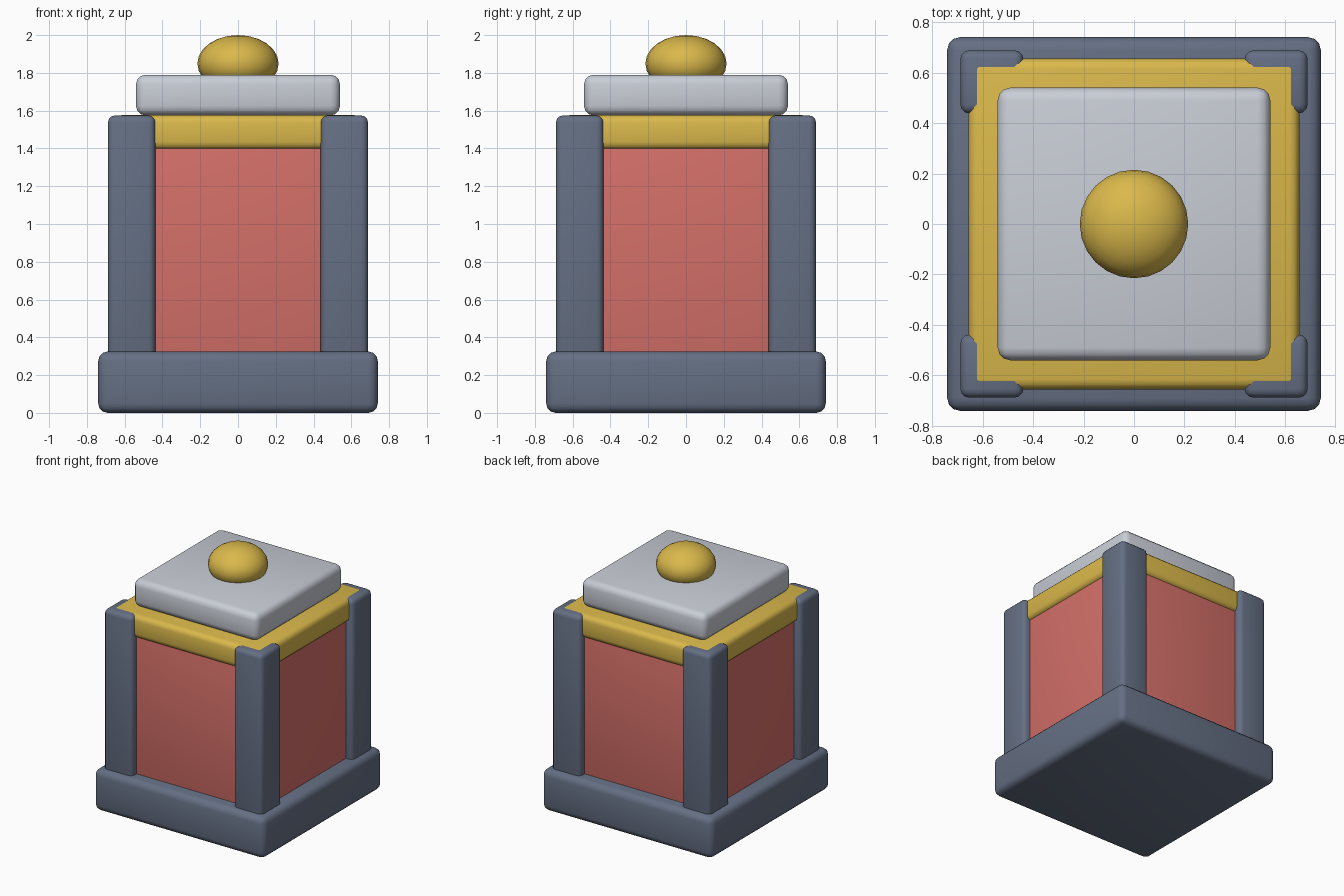
import bpy
import math

cube = bpy.data.objects.get("Cube")
if cube:
    bpy.data.objects.remove(cube, do_unlink=True)


def material(name, rgb):
    mat = bpy.data.materials.new(name)
    mat.use_nodes = True
    mat.diffuse_color = (*rgb, 1)
    mat.node_tree.nodes["Principled BSDF"].inputs["Base Color"].default_value = (*rgb, 1)
    return mat


slate = material("slate", (0.13, 0.16, 0.23))
red = material("coral_red", (0.66, 0.16, 0.14))
gold = material("gold", (0.70, 0.48, 0.07))
silver = material("pale_grey", (0.58, 0.61, 0.67))


def finish(name, mat):
    obj = bpy.context.object
    obj.name = name
    obj.data.materials.append(mat)
    return obj


def rounded_box(name, mat, half, bottom, top, bevel, x=0, y=0):
    """Square block with rounded edges, placed by its bottom and top heights."""
    bpy.ops.mesh.primitive_cube_add(size=2, location=(x, y, (bottom + top) / 2))
    obj = finish(name, mat)
    obj.scale = (half, half, (top - bottom) / 2)
    bpy.ops.object.transform_apply(location=False, rotation=False, scale=True)
    mod = obj.modifiers.new("Rounded edges", "BEVEL")
    mod.width = bevel
    mod.segments = 3
    bpy.ops.object.modifier_apply(modifier=mod.name)
    bpy.ops.object.shade_smooth_by_angle(angle=math.radians(40))
    return obj


# Plinth, body, trim band and lid
rounded_box("base", slate, 0.74, 0, 0.325, 0.05)
rounded_box("body", red, 0.63, 0.25, 1.5, 0.03)
rounded_box("trim_band", gold, 0.655, 1.395, 1.576, 0.04)
rounded_box("lid", silver, 0.54, 1.575, 1.79, 0.05)

# Corner posts
for side, sx in (("left", 1), ("right", -1)):
    for end, sy in (("front", -1), ("back", 1)):
        rounded_box(f"{end}_{side}_post", slate, 0.125, 0.2, 1.574, 0.035,
                    sx * 0.563, sy * 0.563)

# Flattened knob, partly sunk into the lid
bpy.ops.mesh.primitive_uv_sphere_add(segments=24, ring_count=12, radius=1,
                                     location=(0, 0, 1.849))
knob = finish("knob", gold)
knob.scale = (0.215, 0.215, 0.151)
bpy.ops.object.transform_apply(location=False, rotation=False, scale=True)
bpy.ops.object.shade_smooth()
